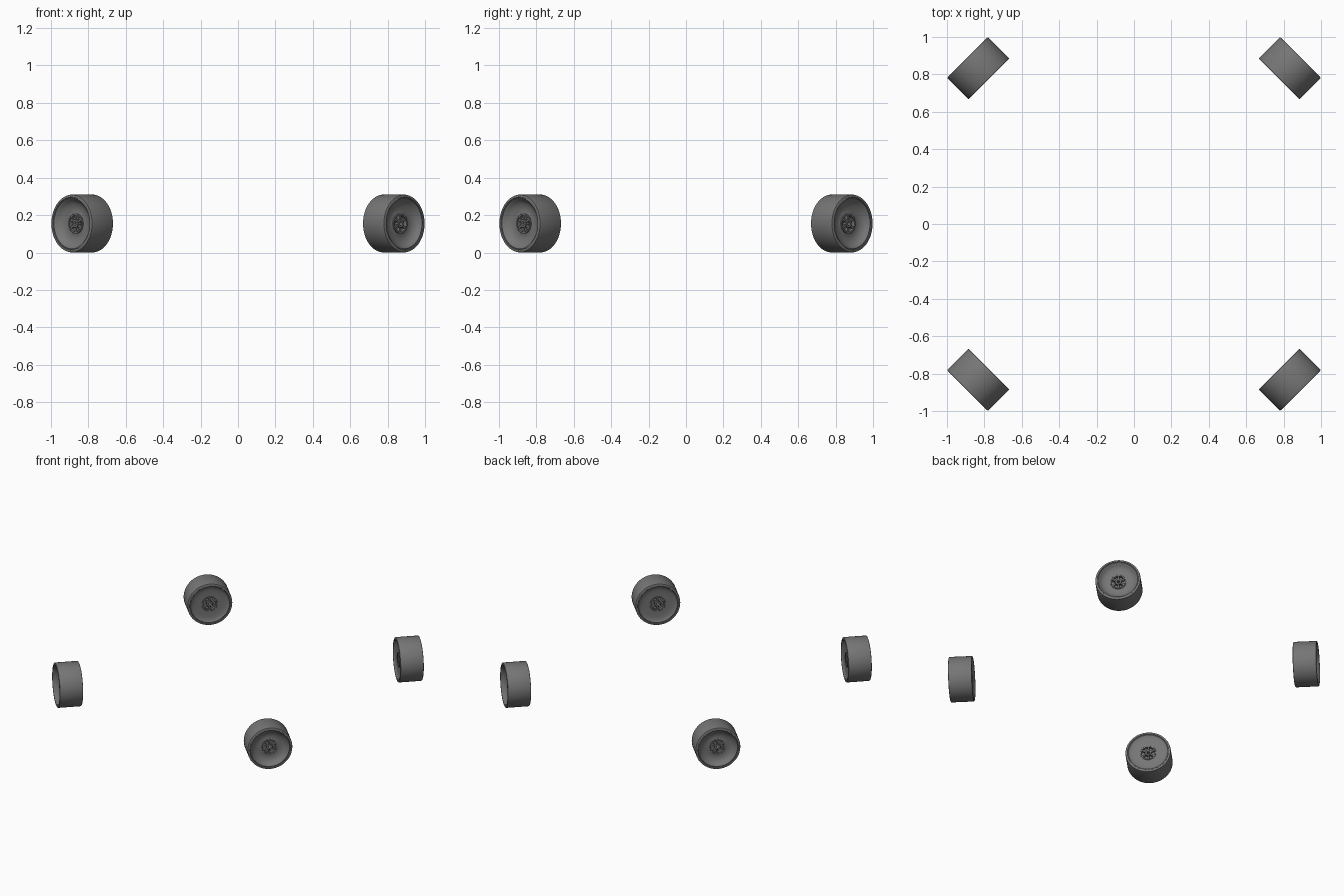
import bpy, bmesh, math
from mathutils import Matrix

if "Cube" in bpy.data.objects:
    bpy.data.objects.remove(bpy.data.objects["Cube"])

R = 0.155      # wheel radius
POS = 0.833    # wheel offset from the centre

grey = bpy.data.materials.new("dark_grey")
grey.diffuse_color = (0.18, 0.18, 0.18, 1)
grey.use_nodes = True
grey.node_tree.nodes["Principled BSDF"].inputs["Base Color"].default_value = grey.diffuse_color


def finish(bm, name):
    bmesh.ops.recalc_face_normals(bm, faces=bm.faces)
    me = bpy.data.meshes.new(name)
    bm.to_mesh(me)
    bm.free()
    me.materials.append(grey)
    me.polygons.foreach_set("use_smooth", [True] * len(me.polygons))
    me.set_sharp_from_angle(angle=math.radians(32))
    return me


def lathe(bm, profile, segs):
    """Closed (radius, axial) profile turned about the local x axis."""
    rings = []
    for i in range(segs):
        t = 2 * math.pi * i / segs
        rings.append([bm.verts.new((a, r * math.cos(t), r * math.sin(t))) for r, a in profile])
    n = len(profile)
    for i in range(segs):
        p, q = rings[i], rings[(i + 1) % segs]
        for j in range(n):
            k = (j + 1) % n
            bm.faces.new((p[j], p[k], q[k], q[j]))


def tube(bm, r0, r1, a0, a1, segs=32):
    c = 0.0015
    lathe(bm, [(r0, a0), (r1 - c, a0), (r1, a0 + c), (r1, a1 - c), (r1 - c, a1), (r0, a1)], segs)


# wheel body: flat tread, stepped lip, deep outer bowl and shallow inner dish
body = bmesh.new()
outer = [(R, 0.074), (0.1535, 0.079), (0.149, 0.081), (0.141, 0.081), (0.139, 0.077),
         (0.135, 0.078), (0.130, 0.074), (0.122, 0.063), (0.112, 0.054), (0.098, 0.047),
         (0.080, 0.043), (0.064, 0.043), (0.052, 0.046)]
inner = [(0.052, -0.066), (0.075, -0.066), (0.100, -0.067), (0.120, -0.070), (0.130, -0.075),
         (0.135, -0.079), (0.139, -0.078), (0.141, -0.081), (0.149, -0.081),
         (0.1535, -0.079), (R, -0.074)]
lathe(body, outer + inner, 72)
body_mesh = finish(body, "wheel_body")

# hub: outer ring, centre sleeve, recessed web and six spokes
hub = bmesh.new()
tube(hub, 0.045, 0.054, -0.070, 0.052, 48)
tube(hub, 0.010, 0.022, -0.072, 0.055, 32)
tube(hub, 0.018, 0.048, -0.050, 0.030, 48)
for i in range(6):
    m = (Matrix.Rotation(math.radians(60 * i), 4, 'X')
         @ Matrix.Translation((-0.009, 0, 0.033))
         @ Matrix.Diagonal((0.116, 0.012, 0.028, 1)))
    bmesh.ops.create_cube(hub, size=1, matrix=m)
hub_mesh = finish(hub, "wheel_hub")

# four wheels, each with its outer face pointing away from the centre
for k, corner in enumerate(("back_right", "back_left", "front_left", "front_right")):
    ang = math.radians(45 + 90 * k)
    for part, me in (("wheel", body_mesh), ("hub", hub_mesh)):
        ob = bpy.data.objects.new(f"{corner}_{part}", me)
        d = POS * math.sqrt(2)
        ob.location = (d * math.cos(ang), d * math.sin(ang), R)
        ob.rotation_euler = (0, 0, ang)
        bpy.context.collection.objects.link(ob)
